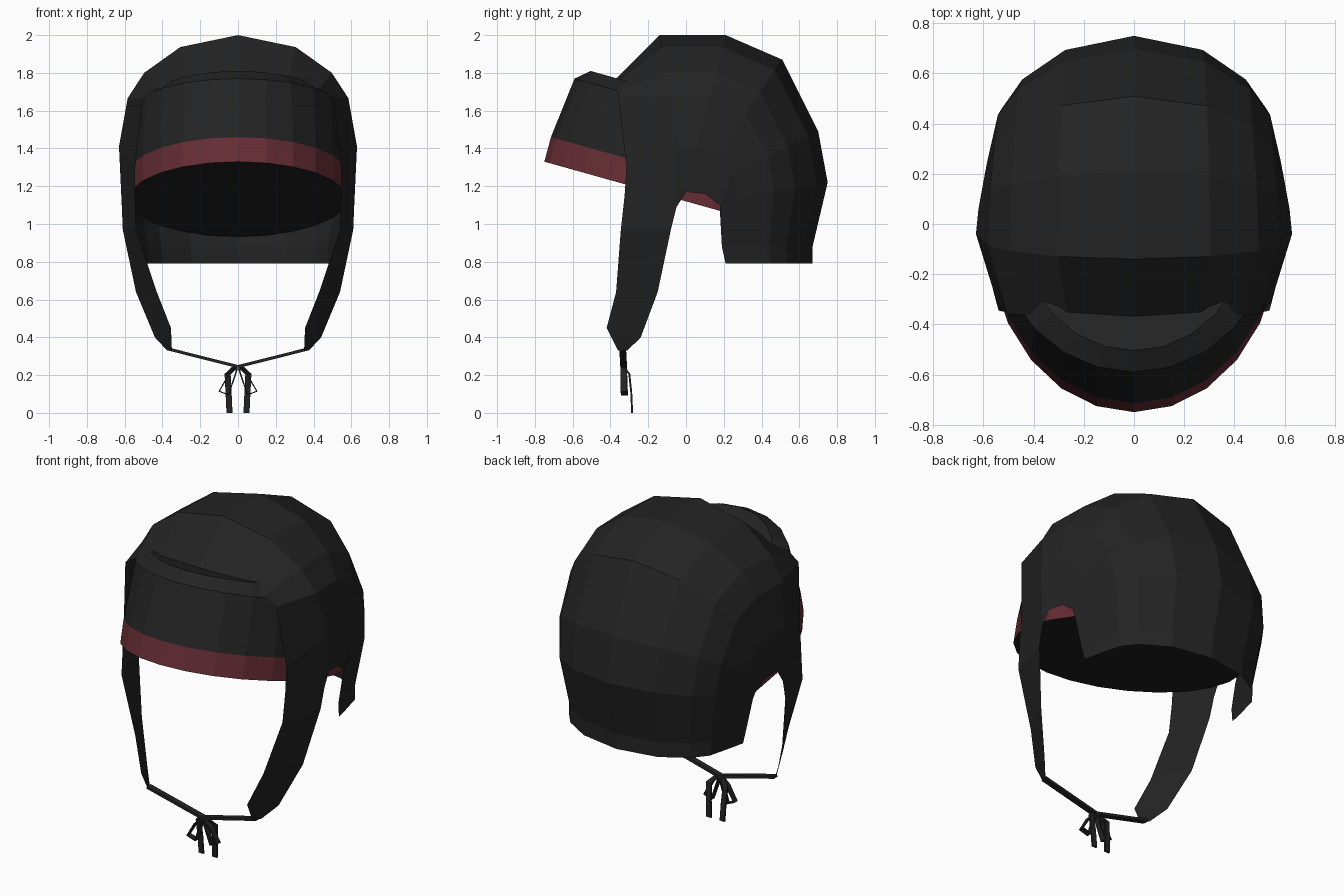
import bpy, bmesh
from math import sin, cos, radians, pi
from mathutils import Vector

if "Cube" in bpy.data.objects:
    bpy.data.objects.remove(bpy.data.objects["Cube"], do_unlink=True)


def material(name, colour):
    mat = bpy.data.materials.new(name)
    mat.use_nodes = True
    rgba = (*colour, 1)
    mat.diffuse_color = rgba
    mat.node_tree.nodes["Principled BSDF"].inputs["Base Color"].default_value = rgba
    return mat


BLACK = material("black cloth", (0.017, 0.017, 0.017))
RED = material("dark red trim", (0.14, 0.027, 0.037))


def finish(name, bm, mats, mirror=False, thickness=0):
    """Turn a bmesh into an object, optionally thickened and mirrored."""
    bmesh.ops.recalc_face_normals(bm, faces=bm.faces)
    mesh = bpy.data.meshes.new(name)
    bm.to_mesh(mesh)
    bm.free()
    obj = bpy.data.objects.new(name, mesh)
    bpy.context.collection.objects.link(obj)
    for mat in mats:
        mesh.materials.append(mat)
    if thickness:
        solid = obj.modifiers.new("Thickness", 'SOLIDIFY')
        solid.thickness = thickness
        solid.offset = 0
    if mirror:
        mod = obj.modifiers.new("Mirror", 'MIRROR')
        mod.use_clip = True
    return obj


def loft(bm, rows, closed=False):
    """Bridge equal-length rows of vertices with quads."""
    faces = []
    for a, b in zip(rows, rows[1:]):
        n = len(a)
        for i in range(n if closed else n - 1):
            j = (i + 1) % n
            faces.append(bm.faces.new((a[i], a[j], b[j], b[i])))
    return faces


# Inner cap: a stack of tilted oval rings with flat ends and a red bottom band
def inner_cap():
    # front y, front z, half width, centre y
    rings = [(-0.75, 1.33, 0.58, -0.04), (-0.715, 1.46, 0.58, -0.02),
             (-0.59, 1.77, 0.56, 0.0), (-0.505, 1.81, 0.46, 0.0)]
    sides, tilt = 24, 0.28
    bm = bmesh.new()
    rows = []
    for front, z, rx, cy in rings:
        row = []
        for i in range(sides):
            a = 2 * pi * i / sides
            y = cy + (front - cy) * cos(a)
            row.append(bm.verts.new((rx * sin(a), y, z - tilt * (y - front))))
        rows.append(row)
    faces = loft(bm, rows, closed=True)
    for face in faces[:sides]:
        face.material_index = 1
    bm.faces.new(rows[0])
    bm.faces.new(rows[-1])
    finish("inner_cap", bm, [BLACK, RED])


inner_cap()


# Outer shell: curved ribs run from the centre line to the ear opening
def outer_shell():
    # (centre y, z), widest point, end point at the opening, fullness
    ribs = [
        ((-0.37, 1.77), (0.545, -0.315, 1.3), (0.545, -0.325, 1.15), 0.26),
        ((-0.14, 2.0), (0.63, -0.04, 1.41), (0.615, -0.05, 1.09), 0.85),
        ((0.21, 2.0), (0.62, 0.06, 1.41), (0.61, 0.0, 1.17), 0.85),
        ((0.51, 1.87), (0.6, 0.17, 1.38), (0.6, 0.1, 1.16), 0.9),
        ((0.7, 1.49), (0.585, 0.25, 1.27), (0.59, 0.18, 1.1), 0.9),
        ((0.75, 1.22), (0.565, 0.28, 1.14), (0.575, 0.18, 1.06), 0.95),
        ((0.67, 0.88), (0.515, 0.29, 0.88), (0.54, 0.19, 0.88), 0.95),
        ((0.67, 0.79), (0.51, 0.3, 0.79), (0.53, 0.21, 0.79), 0.95),
    ]
    bm = bmesh.new()
    rows = []
    for (cy, cz), wide, end, full in ribs:
        row = []
        for deg in (0, 29, 52, 68, 90):
            a = radians(deg)
            k = max(cos(a), 0) ** full if deg < 90 else 0
            row.append(bm.verts.new((wide[0] * sin(a),
                                     wide[1] + (cy - wide[1]) * k,
                                     wide[2] + (cz - wide[2]) * k)))
        row.append(bm.verts.new(end))
        rows.append(row)
    loft(bm, rows)

    # Ear strap continues down from the first two ribs: front edge, back edge
    strap = [((0.54, -0.345, 0.97), (0.61, -0.08, 0.97)),
             ((0.43, -0.37, 0.64), (0.54, -0.15, 0.64)),
             ((0.355, -0.42, 0.45), (0.44, -0.24, 0.4)),
             ((0.35, -0.36, 0.33), (0.375, -0.31, 0.33))]
    edges = [[rows[0][-1], rows[1][-1]]]
    edges += [[bm.verts.new(p) for p in pair] for pair in strap]
    loft(bm, edges)
    finish("outer_shell_with_ear_straps", bm, [BLACK], mirror=True)


outer_shell()


# Ties: thin ribbons knotted below the chin
def ribbon(name, path, width, thickness):
    bm = bmesh.new()
    half = Vector(width) / 2
    loft(bm, [[bm.verts.new(Vector(p) - half), bm.verts.new(Vector(p) + half)]
              for p in path])
    finish(name, bm, [BLACK], mirror=True, thickness=thickness)


ACROSS, DEEP = (0.032, 0, 0), (0, 0.035, 0)
ribbon("chin_tie", [(0.365, -0.335, 0.337), (0, -0.33, 0.245)], DEEP, 0.016)
ribbon("bow_loop", [(0.004, -0.33, 0.24), (0.05, -0.33, 0.2), (0.1, -0.33, 0.115),
                    (0.05, -0.325, 0.095), (0.004, -0.33, 0.235)], DEEP, 0.008)
ribbon("bow_tail", [(0.018, -0.325, 0.24), (0.055, -0.3, 0.205),
                    (0.05, -0.29, 0.11), (0.045, -0.285, 0.0)], ACROSS, 0.01)
